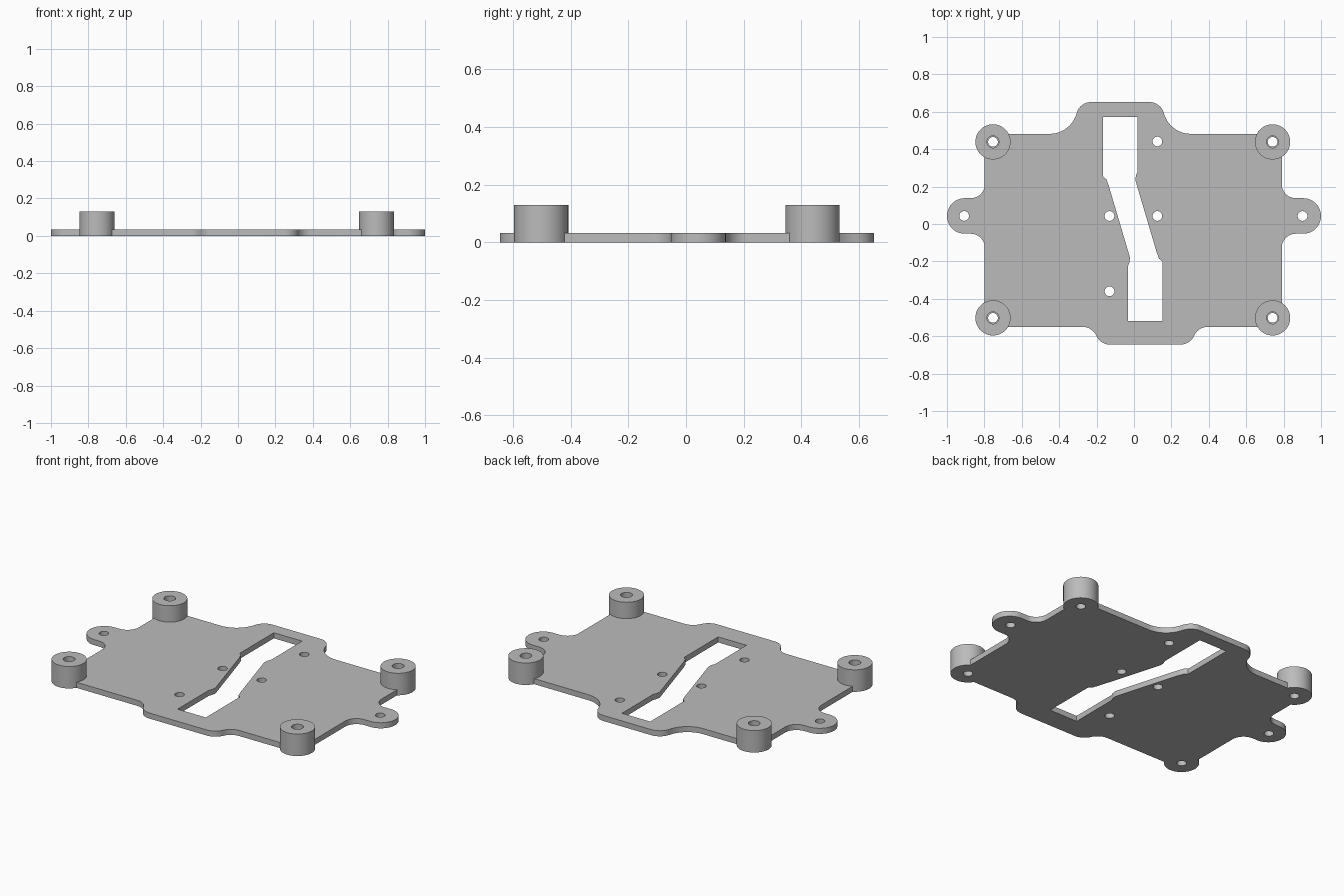
import bpy, bmesh
from math import sin, cos, atan2, sqrt, pi, radians

cube = bpy.data.objects.get("Cube")
if cube:
    bpy.data.objects.remove(cube, do_unlink=True)

THICK, TOP = 0.033, 0.13
BOSS_R, BOSS_HOLE, HOLE = 0.094, 0.032, 0.026
LEFT, RIGHT, BACK, FRONT = -0.798, 0.79, 0.482, -0.55
TAB_Y, TAB_X, TAB_R, FILLET = 0.043, 0.905, 0.095, 0.075
BOSS_X, BOSS_Y = {-1: -0.754, 1: 0.741}, {-1: -0.502, 1: 0.439}

grey = bpy.data.materials.new("plate_grey")
grey.use_nodes = True
colour = (0.5, 0.5, 0.5, 1)
grey.diffuse_color = colour
grey.node_tree.nodes["Principled BSDF"].inputs["Base Color"].default_value = colour


def arc(cx, cy, r, a0, a1, n=12):
    """Points on an arc, angles in radians."""
    steps = [a0 + (a1 - a0) * i / n for i in range(n + 1)]
    return [(cx + r * cos(a), cy + r * sin(a)) for a in steps]


def circle(cx, cy, r, n=40):
    return arc(cx, cy, r, 0, 2 * pi, n)[:-1]


def slab(name, loops, z0, z1):
    """Extrude an outline with holes from z0 to z1."""
    curve = bpy.data.curves.new(name, "CURVE")
    curve.dimensions, curve.fill_mode = "2D", "BOTH"
    curve.extrude = (z1 - z0) / 2
    for loop in loops:
        spline = curve.splines.new("POLY")
        spline.points.add(len(loop) - 1)
        for p, (x, y) in zip(spline.points, loop):
            p.co = (x, y, 0, 1)
        spline.use_cyclic_u = True
    temp = bpy.data.objects.new(name + "_outline", curve)
    bpy.context.collection.objects.link(temp)
    graph = bpy.context.evaluated_depsgraph_get()
    mesh = bpy.data.meshes.new_from_object(temp.evaluated_get(graph))
    bpy.data.objects.remove(temp, do_unlink=True)
    bm = bmesh.new()
    bm.from_mesh(mesh)
    bmesh.ops.remove_doubles(bm, verts=bm.verts, dist=1e-5)
    bmesh.ops.recalc_face_normals(bm, faces=bm.faces)
    bmesh.ops.translate(bm, verts=bm.verts, vec=(0, 0, (z0 + z1) / 2))
    bm.to_mesh(mesh)
    bm.free()
    mesh.materials.clear()
    mesh.materials.append(grey)
    obj = bpy.data.objects.new(name, mesh)
    bpy.context.collection.objects.link(obj)
    bpy.ops.object.select_all(action="DESELECT")
    obj.select_set(True)
    bpy.context.view_layer.objects.active = obj
    bpy.ops.object.shade_smooth_by_angle(angle=radians(30))
    return obj


def corner(sx, sy):
    """Round lobe of the plate under a boss, anticlockwise."""
    cx, cy = BOSS_X[sx], BOSS_Y[sy]
    dx = (RIGHT if sx > 0 else LEFT) - cx
    dy = (BACK if sy > 0 else FRONT) - cy
    a = atan2(dy, -sx * sqrt(BOSS_R ** 2 - dy ** 2))
    b = atan2(-sy * sqrt(BOSS_R ** 2 - dx ** 2), dx)
    start, end = (a, b) if sx * sy < 0 else (b, a)
    if end < start:
        end += 2 * pi
    return arc(cx, cy, BOSS_R, start, end, 28)


def tab(s, edge):
    """Rounded side ear with filleted root."""
    fx, fy = edge + FILLET, TAB_R + FILLET
    pts = arc(fx, -fy, FILLET, pi, pi / 2)
    pts += arc(TAB_X, 0, TAB_R, -pi / 2, pi / 2, 24)
    pts += arc(fx, fy, FILLET, -pi / 2, -pi)
    return [(s * x, TAB_Y + s * y) for x, y in pts]


def bump(s, cx, half, flare, edge, tip, r=0.08):
    """Flared bulge of the front or back edge, two tangent arcs a side."""
    d, k = flare - half, tip - r - edge
    big = (d * d + k * k - r * r) / (2 * (k + r))
    a = atan2(k - big, -d)
    side = arc(flare, edge + big, big, -pi / 2, a)
    side += arc(half, tip - r, r, a + pi, pi / 2)[1:]
    pts = side + [(-x, y) for x, y in reversed(side)]
    return [(cx + s * x, s * y) for x, y in pts]


# Plate outline, anticlockwise from the front right-hand corner
outline = (corner(1, -1) + tab(1, RIGHT) + corner(1, 1)
           + bump(1, -0.0735, 0.156, 0.377, BACK, 0.652)
           + corner(-1, 1) + tab(-1, -LEFT) + corner(-1, -1)
           + bump(-1, 0.06, 0.188, 0.335, -FRONT, 0.645))

# Dog-leg slot: one half, repeated by a half turn
half_slot = [(-0.166, 0.572), (0.019, 0.572), (0.019, 0.28),
             (0.011, 0.262), (0.007, 0.235), (0.122, -0.2 + 0.046),
             (0.134, -0.185), (0.152, -0.2)]
slot_x, slot_y = -0.007, 0.027
slot = half_slot + [(2 * slot_x - x, 2 * slot_y - y) for x, y in half_slot]

# Small through holes
bosses = [(x, y) for x in BOSS_X.values() for y in BOSS_Y.values()]
spots = bosses + [(0.901, TAB_Y), (-0.908, TAB_Y), (0.125, 0.441),
                  (0.125, TAB_Y), (-0.131, TAB_Y), (-0.131, -0.36)]
holes = [circle(x, y, HOLE) for x, y in spots]
slab("base_plate", [outline, slot] + holes, 0, THICK)

# Hollow standoffs on the corners
for i, (x, y) in enumerate(bosses):
    slab(f"standoff_{i + 1}", [circle(x, y, BOSS_R, 64), circle(x, y, BOSS_HOLE)],
         THICK, TOP)
